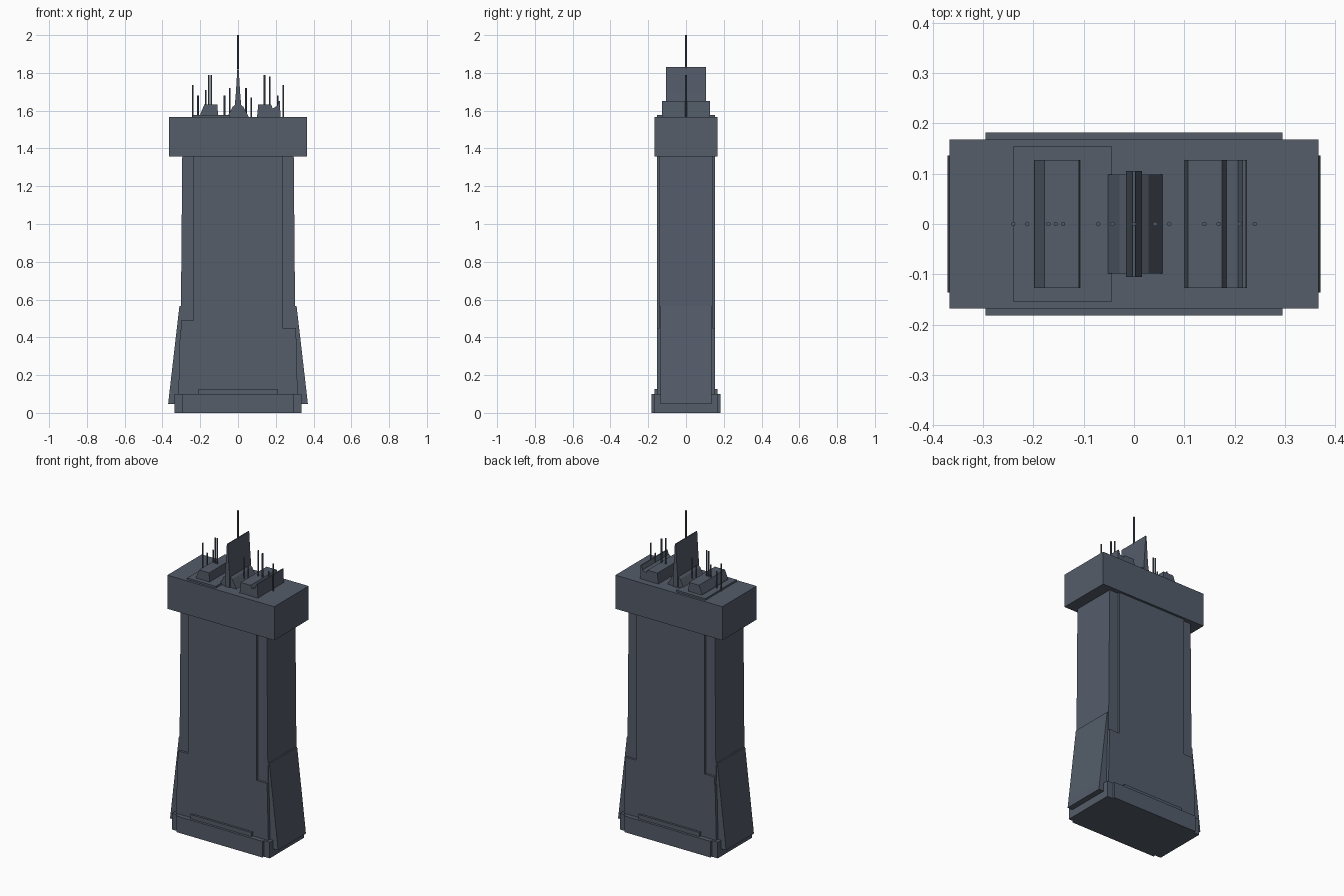
import bpy, bmesh, math

slate = bpy.data.materials.new("slate grey")
slate.diffuse_color = (0.089, 0.109, 0.144, 1)


def finish(bm, name):
    bmesh.ops.recalc_face_normals(bm, faces=bm.faces)
    me = bpy.data.meshes.new(name)
    bm.to_mesh(me)
    bm.free()
    me.materials.append(slate)
    ob = bpy.data.objects.new(name, me)
    bpy.context.collection.objects.link(ob)
    return ob


def prism(name, profile, half_depth):
    """Extrude an (x, z) outline evenly to front and back."""
    bm = bmesh.new()
    front = [bm.verts.new((x, -half_depth, z)) for x, z in profile]
    back = [bm.verts.new((x, half_depth, z)) for x, z in profile]
    bm.faces.new(front)
    bm.faces.new(back[::-1])
    n = len(profile)
    for i in range(n):
        j = (i + 1) % n
        bm.faces.new((front[i], back[i], back[j], front[j]))
    return finish(bm, name)


def box(name, x0, x1, half_depth, z0, z1):
    return prism(name, [(x0, z0), (x1, z0), (x1, z1), (x0, z1)], half_depth)


def rod(name, x, z0, z1, r):
    bm = bmesh.new()
    bmesh.ops.create_cone(bm, cap_ends=True, segments=8, radius1=r, radius2=r, depth=z1 - z0)
    bmesh.ops.translate(bm, verts=bm.verts, vec=(x, 0, (z0 + z1) / 2))
    return finish(bm, name)


# Stepped base
box("base_wide", -0.335, 0.335, 0.168, 0, 0.10)
box("base_deep", -0.295, 0.295, 0.182, 0, 0.10)
box("base_ledge", -0.21, 0.21, 0.167, 0.09, 0.126)

# Tapered shaft, with thicker facing panels that leave notched corners
prism("shaft_core", [(-0.316, 0.08), (0.316, 0.08), (0.302, 0.57), (0.295, 1.37), (-0.295, 1.37), (-0.302, 0.57)], 0.140)
prism("facing_panel", [(-0.316, 0.08), (0.316, 0.08), (0.307, 0.45), (0.235, 0.45), (0.235, 1.37),
                       (-0.235, 1.37), (-0.235, 0.49), (-0.302, 0.49), (-0.302, 0.44), (-0.307, 0.44)], 0.154)

# Sloping side buttresses
for side, label in ((-1, "left"), (1, "right")):
    prism(label + "_buttress", [(side * x, z) for x, z in
          ((0.29, 0.047), (0.370, 0.047), (0.364, 0.10), (0.310, 0.567), (0.29, 0.567))], 0.136)

# Overhanging top block
box("top_block", -0.366, 0.366, 0.168, 1.358, 1.566)

# Roof structures
box("roof_slab", -0.24, -0.044, 0.154, 1.56, 1.577)
prism("left_roof_house", [(-0.198, 1.56), (-0.198, 1.585), (-0.178, 1.633), (-0.109, 1.633), (-0.105, 1.56)], 0.127)
prism("right_roof_house", [(0.100, 1.56), (0.107, 1.632), (0.175, 1.632), (0.184, 1.612), (0.207, 1.625),
                           (0.216, 1.651), (0.222, 1.651), (0.225, 1.56)], 0.127)
prism("centre_roof_house", [(-0.057, 1.56), (-0.057, 1.566), (-0.029, 1.62), (-0.012, 1.634), (0.012, 1.634),
                            (0.029, 1.62), (0.057, 1.566), (0.057, 1.56)], 0.098)
prism("roof_fin", [(-0.016, 1.56), (-0.016, 1.64), (-0.011, 1.70), (-0.003, 1.832),
                   (0.003, 1.832), (0.011, 1.70), (0.016, 1.64), (0.016, 1.56)], 0.105)

# Antennas: position along x and tip height
masts = ((-0.24, 1.735), (-0.212, 1.68), (-0.17, 1.71), (-0.155, 1.79), (-0.141, 1.79), (-0.071, 1.68),
         (-0.043, 1.72), (0.042, 1.72), (0.07, 1.67), (0.14, 1.79), (0.168, 1.78), (0.21, 1.68), (0.24, 1.735))
for i, (x, tip) in enumerate(masts):
    rod("antenna_%d" % (i + 1), x, 1.56, tip, 0.0045)
rod("central_mast", 0, 1.82, 2.0, 0.0045)
